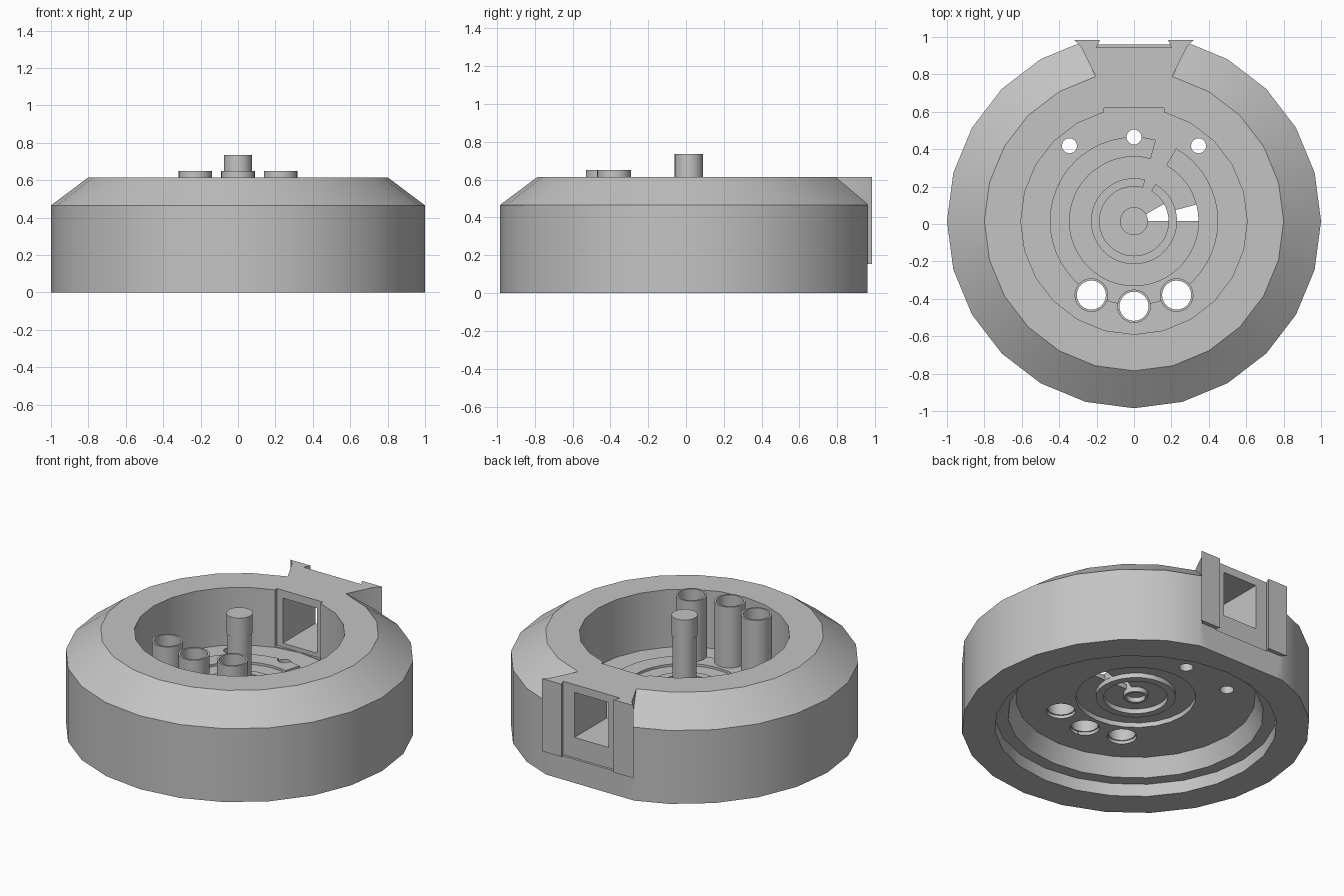
import bpy, bmesh
from math import sin, cos, radians, pi

cube = bpy.data.objects.get("Cube")
if cube:
    bpy.data.objects.remove(cube, do_unlink=True)

CY = 0.015   # y of the round body's axis
SEGS = 24

grey = bpy.data.materials.new("plain grey")
grey.use_nodes = True
colour = (0.55, 0.55, 0.55, 1)
grey.diffuse_color = colour
grey.node_tree.nodes["Principled BSDF"].inputs["Base Color"].default_value = colour


def finish(name, bm):
    bmesh.ops.remove_doubles(bm, verts=bm.verts, dist=1e-5)
    bmesh.ops.recalc_face_normals(bm, faces=bm.faces)
    mesh = bpy.data.meshes.new(name)
    bm.to_mesh(mesh)
    bm.free()
    mesh.materials.append(grey)
    obj = bpy.data.objects.new(name, mesh)
    bpy.context.collection.objects.link(obj)
    return obj


def prism(name, outline, z0, z1):
    """Extrude a flat outline upwards."""
    bm = bmesh.new()
    low = [bm.verts.new((x, y, z0)) for x, y in outline]
    high = [bm.verts.new((x, y, z1)) for x, y in outline]
    bm.faces.new(low)
    bm.faces.new(high)
    n = len(outline)
    for i in range(n):
        j = (i + 1) % n
        bm.faces.new((low[i], low[j], high[j], high[i]))
    return finish(name, bm)


def lathe(name, profile, x=0, y=CY, segs=SEGS, closed=False):
    """Turn an (r, z) profile about a vertical axis."""
    bm = bmesh.new()
    rings = []
    for r, z in profile:
        if r == 0:
            rings.append([bm.verts.new((x, y, z))] * segs)
        else:
            rings.append([bm.verts.new((x + r * cos(2 * pi * i / segs),
                                        y + r * sin(2 * pi * i / segs), z))
                          for i in range(segs)])
    pairs = list(zip(rings, rings[1:]))
    if closed:
        pairs.append((rings[-1], rings[0]))
    for a, b in pairs:
        for i in range(segs):
            j = (i + 1) % segs
            quad = list(dict.fromkeys((a[i], a[j], b[j], b[i])))
            bm.faces.new(quad)
    return finish(name, bm)


def box(name, x, y0, y1, z0, z1):
    return prism(name, [(-x, y0), (x, y0), (x, y1), (-x, y1)], z0, z1)


def cylinder(name, r, z0, z1, x=0, y=CY):
    return lathe(name, [(0, z0), (r, z0), (r, z1), (0, z1)], x, y)


def sector(name, r0, r1, start, end, z0, z1):
    """Part of a flat ring, in degrees."""
    steps = max(2, round((end - start) / 7.5))
    angles = [radians(start + (end - start) * i / steps) for i in range(steps + 1)]
    outline = [(r1 * cos(a), CY + r1 * sin(a)) for a in angles]
    outline += [(r0 * cos(a), CY + r0 * sin(a)) for a in reversed(angles)]
    return prism(name, outline, z0, z1)


def combine(target, tool, operation="DIFFERENCE"):
    mod = target.modifiers.new("combine", "BOOLEAN")
    mod.operation = operation
    mod.solver = "EXACT"
    mod.object = tool
    graph = bpy.context.evaluated_depsgraph_get()
    mesh = bpy.data.meshes.new_from_object(target.evaluated_get(graph))
    target.modifiers.clear()
    target.data = mesh
    bpy.data.objects.remove(tool, do_unlink=True)


def smooth(obj):
    bpy.ops.object.select_all(action="DESELECT")
    obj.select_set(True)
    bpy.context.view_layer.objects.active = obj
    bpy.ops.object.shade_smooth_by_angle(angle=radians(30))


# Housing: chamfered ring, floor plate and stepped underside
FLOOR, UNDER, TOP = 0.25, 0.19, 0.615
housing = lathe("housing", [
    (0, 0.22), (0.185, 0.22), (0.185, UNDER), (0.23, UNDER), (0.23, 0.22),
    (0.345, 0.22), (0.345, UNDER), (0.69, UNDER), (0.735, 0.08), (0.81, 0.08),
    (0.81, 0), (1, 0), (1, 0.465), (0.8, TOP), (0.605, TOP), (0.605, FLOOR), (0, FLOOR)])
combine(housing, box("back_cutter", 0.6, 0.96, 1.3, -0.2, 0.9))

# Dovetail mount at the back
half = [(0.205, 0.72), (0.205, 0.79), (0.285, 0.95), (0.32, 0.985), (0.18, 0.985)]
mount = prism("mount", half + [(-x, y) for x, y in reversed(half)], 0.155, TOP)
combine(housing, mount, "UNION")
slot = [(0.175, 1.0), (0.2, 0.945)]
combine(housing, prism("slot_cutter", slot + [(-x, y) for x, y in reversed(slot)], 0.15, 0.8))
combine(housing, box("inner_flat_cutter", 0.16, 0.5, 0.62, FLOOR + 0.005, 0.8))
combine(housing, box("window_cutter", 0.12, 0.55, 1.1, 0.28, 0.565))

# Holes through the floor
tube_places = [(-0.228, -0.38), (0, -0.44), (0.228, -0.38)]
pin_places = [(-0.345, 0.418), (0, 0.465), (0.345, 0.418)]
for r, places in ((0.085, tube_places), (0.04, pin_places)):
    for x, y in places:
        combine(housing, cylinder("hole_cutter", r, 0.1, 0.4, x, y))
combine(housing, sector("inner_slot_cutter", 0.07, 0.185, 0, 30, 0.1, 0.4))
combine(housing, sector("outer_slot_cutter", 0.23, 0.345, 0, 15, 0.1, 0.4))
smooth(housing)

# Raised rings on the floor, each with one gap
for name, r0, r1 in (("inner_ring", 0.185, 0.23), ("outer_ring", 0.345, 0.45)):
    ring = sector(name, r0, r1, 75, 420, FLOOR - 0.01, FLOOR + 0.015)
    for x, y in tube_places:
        combine(ring, cylinder("ring_cutter", 0.085, 0.1, 0.4, x, y))
    if name == "outer_ring":
        combine(ring, cylinder("ring_pin_cutter", 0.04, 0.1, 0.4, *pin_places[1]))
    smooth(ring)

# Open tubes
for name, (x, y) in zip(("right_tube", "middle_tube", "left_tube"), tube_places):
    smooth(lathe(name, [(0.09, 0.21), (0.09, 0.65), (0.078, 0.65), (0.078, 0.21)],
                 x, y, closed=True))

# Centre post with a narrower shank and a blind hole beneath
smooth(lathe("centre_post", [
    (0, 0.24), (0.055, 0.24), (0.055, UNDER), (0.07, UNDER), (0.07, 0.61),
    (0.075, 0.61), (0.075, 0.735), (0, 0.735)]))
